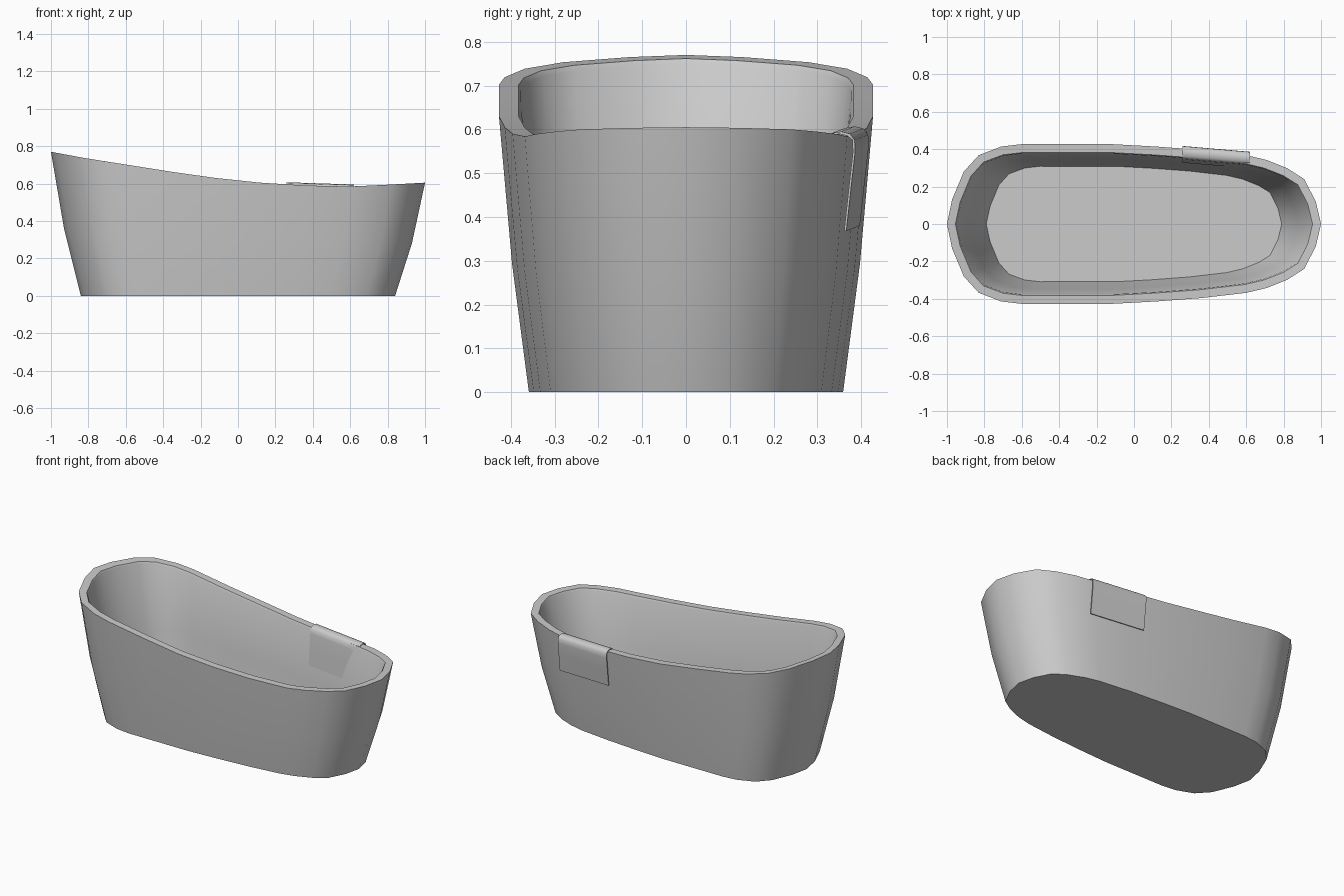
import bpy
from mathutils import Vector

if "Cube" in bpy.data.objects:
    bpy.data.objects.remove(bpy.data.objects["Cube"])

# half of the rim outline (x, y), back end to tap end
HALF = [(-1, 0), (-0.973, 0.13), (-0.91, 0.28), (-0.83, 0.368), (-0.71, 0.414),
        (-0.6, 0.427), (-0.36, 0.427), (-0.12, 0.427), (0.12, 0.414), (0.36, 0.396),
        (0.6, 0.368), (0.71, 0.342), (0.82, 0.298), (0.91, 0.24), (0.972, 0.12), (1, 0)]
OUTLINE = [Vector(p) for p in HALF] + [Vector((x, -y)) for x, y in HALF[-2:0:-1]]
N = len(OUTLINE)
# rim height along x
RIM = [(-1, 0.77), (-0.8, 0.733), (-0.6, 0.702), (-0.4, 0.67), (-0.2, 0.64), (0, 0.615),
       (0.2, 0.598), (0.4, 0.588), (0.6, 0.584), (0.8, 0.594), (1, 0.605)]


def rim_z(x):
    for (x0, z0), (x1, z1) in zip(RIM, RIM[1:]):
        if x <= x1:
            return z0 + (z1 - z0) * (x - x0) / (x1 - x0)
    return RIM[-1][1]


def ring(scale, inset, height):
    """Scaled outline moved inward; height maps the rim height to z."""
    pts = [p * scale for p in OUTLINE]
    out = []
    for i, p in enumerate(pts):
        a = (p - pts[i - 1]).normalized()
        b = (pts[(i + 1) % N] - p).normalized()
        t = (a + b).normalized()
        q = p + Vector((t.y, -t.x)) * inset
        out.append((q.x, q.y, height(rim_z(q.x / scale))))
    return out


def make(name, verts, faces, angle):
    me = bpy.data.meshes.new(name)
    me.from_pydata(verts, [], faces)
    me.update()
    ob = bpy.data.objects.new(name, me)
    bpy.context.collection.objects.link(ob)
    bpy.ops.object.select_all(action='DESELECT')
    ob.select_set(True)
    bpy.context.view_layer.objects.active = ob
    bpy.ops.object.mode_set(mode='EDIT')
    bpy.ops.mesh.select_all(action='SELECT')
    bpy.ops.mesh.normals_make_consistent(inside=False)
    bpy.ops.object.mode_set(mode='OBJECT')
    bpy.ops.object.shade_smooth_by_angle(angle=angle)
    return ob


# tub shell: outer wall, rim, inner wall, floor
rings = [ring(0.84, 0, lambda z: 0),
         ring(0.93, 0, lambda z: z * 0.465),
         ring(1, 0, lambda z: z),
         ring(1, 0.045, lambda z: z),
         ring(0.998, 0.05, lambda z: z - 0.012),
         ring(0.93, 0.05, lambda z: z * 0.465),
         ring(0.84, 0.05, lambda z: 0.045)]
faces = [(r * N + i, r * N + (i + 1) % N, (r + 1) * N + (i + 1) % N, (r + 1) * N + i)
         for r in range(len(rings) - 1) for i in range(N)]
faces += [tuple(range(N)), tuple(range((len(rings) - 1) * N, len(rings) * N))]
make("bathtub", [v for r in rings for v in r], faces, 0.6)

# towel draped over the rim: thin closed profile (y, z) swept along the wall
outer = [(0.397, 0.38), (0.408, 0.48), (0.417, 0.56), (0.416, 0.588), (0.405, 0.602),
         (0.385, 0.607), (0.363, 0.603), (0.35, 0.592), (0.345, 0.565), (0.336, 0.46), (0.328, 0.37)]
cy, cz = 0.38, 0.56
inner = [(y + (0.005 if y < cy else -0.005), z - (0.005 if z > 0.59 else 0)) for y, z in outer]
profile = outer + inner[::-1]
M, STEPS = len(profile), 4
verts = []
for s in range(STEPS + 1):
    t = s / STEPS
    verts += [(0.26 + 0.36 * t, y - 0.031 * t, z - 0.012 * t) for y, z in profile]
faces = [(s * M + i, s * M + (i + 1) % M, (s + 1) * M + (i + 1) % M, (s + 1) * M + i)
         for s in range(STEPS) for i in range(M)]
for base in (0, STEPS * M):
    faces += [(base + i, base + i + 1, base + M - 2 - i, base + M - 1 - i)
              for i in range(len(outer) - 1)]
make("towel", verts, faces, 0.8)
